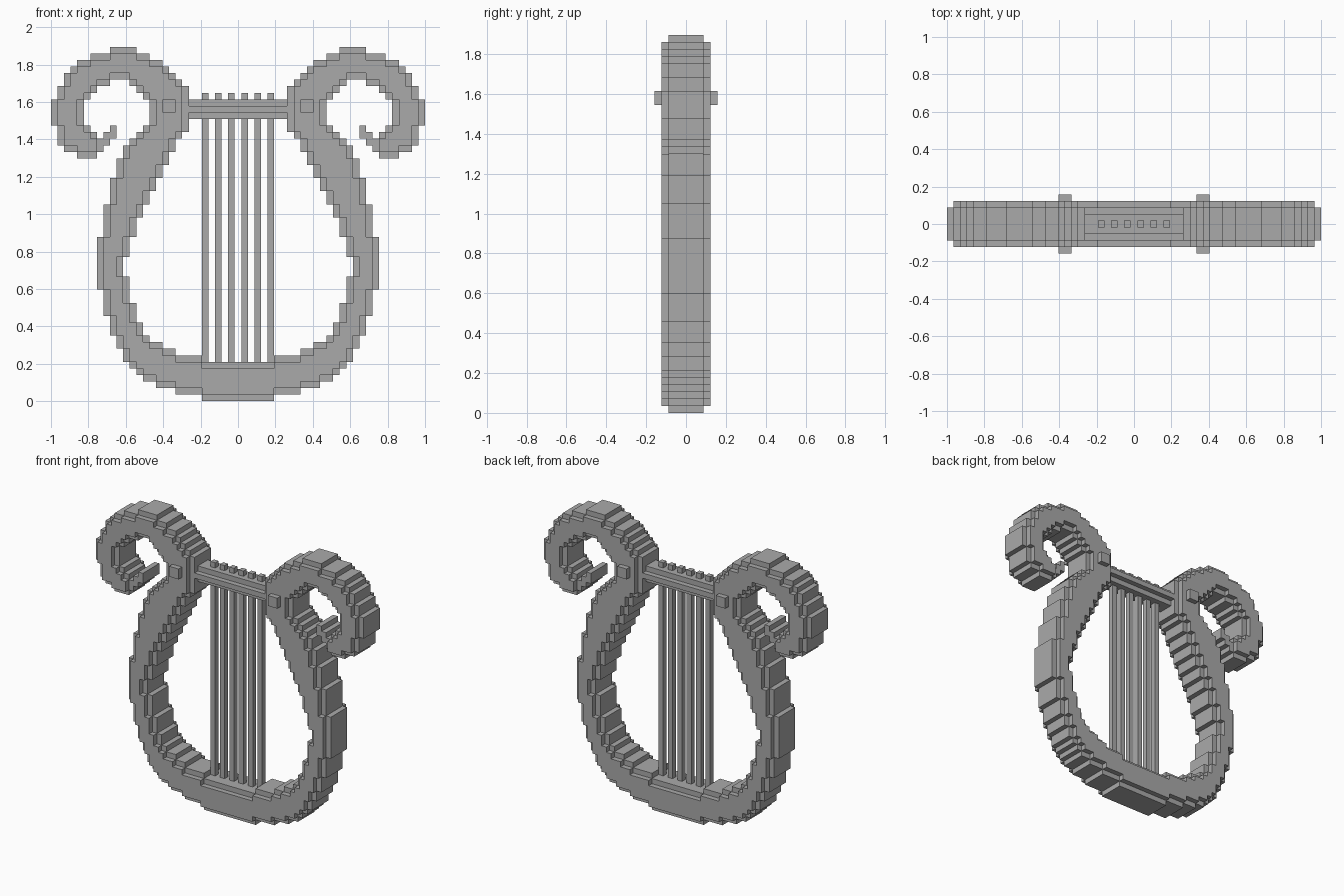
import bpy
import bmesh
from mathutils import Vector

cube = bpy.data.objects.get("Cube")
if cube:
    bpy.data.objects.remove(cube, do_unlink=True)

UNIT = 2 / 57  # size of one block; the lyre is 57 blocks wide

stone = bpy.data.materials.new("plain_grey")
stone.use_nodes = True
GREY = (0.4, 0.4, 0.4, 1)
stone.diffuse_color = GREY
stone.node_tree.nodes["Principled BSDF"].inputs["Base Color"].default_value = GREY


def finish(name, bm):
    """Turn a bmesh in block units into a flat shaded object."""
    mesh = bpy.data.meshes.new(name)
    bmesh.ops.scale(bm, vec=(UNIT, UNIT, UNIT), verts=bm.verts)
    bm.to_mesh(mesh)
    bm.free()
    mesh.materials.append(stone)
    obj = bpy.data.objects.new(name, mesh)
    bpy.context.collection.objects.link(obj)
    return obj


def box(name, x, y, z):
    """Box from (low, high) pairs in block units."""
    bm = bmesh.new()
    bmesh.ops.create_cube(bm, size=1)
    for v in bm.verts:
        v.co = [pair[int(c > 0)] for pair, c in zip((x, y, z), v.co)]
    return finish(name, bm)


def stack(bottom, bands):
    """Blocks of stacked bands, each given as (top row, first column, last column)."""
    cells = set()
    for top, first, last in bands:
        for row in range(bottom, top):
            for col in range(first, last + 1):
                cells |= {(col, row), (-col, row)}
        bottom = top
    return cells


def shell(name, blocks):
    """Outer skin of a set of unit blocks."""
    bm = bmesh.new()
    corners = {}

    def corner(co):
        key = tuple(round(2 * c) for c in co)
        if key not in corners:
            corners[key] = bm.verts.new(co)
        return corners[key]

    for block in blocks:
        centre = Vector(block) + Vector((0, 0, 0.5))
        for axis in range(3):
            for side in (-1, 1):
                normal = Vector((0, 0, 0))
                normal[axis] = side
                if tuple(int(b + n) for b, n in zip(block, normal)) in blocks:
                    continue
                across = Vector((0, 0, 0))
                across[(axis + 1) % 3] = 1
                up = normal.cross(across)
                bm.faces.new([corner(centre + (normal + a * across + b * up) / 2)
                              for a, b in ((-1, -1), (1, -1), (1, 1), (-1, 1))])
    return finish(name, bm)


# Bowl, swelling sides, neck and top of the horn
BODY = [
    (1, 0, 5), (2, 0, 9), (3, 0, 12), (4, 0, 14), (5, 0, 15), (6, 0, 16),
    (7, 6, 17), (8, 10, 17), (9, 12, 18), (10, 14, 18), (12, 15, 19),
    (13, 16, 19), (15, 16, 20), (17, 17, 20), (19, 17, 21), (22, 18, 21),
    (25, 17, 21), (28, 16, 20), (30, 15, 20), (32, 14, 19), (34, 13, 19),
    (36, 12, 18), (37, 11, 18), (38, 11, 17), (39, 10, 17), (40, 10, 16),
    (41, 9, 15), (42, 8, 14), (46, 8, 13), (47, 8, 14), (48, 8, 15),
    (49, 9, 16), (50, 10, 26), (51, 11, 25), (52, 12, 24), (53, 14, 22),
    (54, 16, 19),
]
# Curl hanging down from the horn, and its small hooked tip
CURL = [
    (38, 22, 24), (39, 21, 26), (40, 20, 27), (41, 22, 27), (42, 23, 27),
    (46, 24, 28), (47, 23, 27), (48, 22, 27), (49, 20, 26),
]
TIP = [(41, 19, 20), (42, 19, 19)]

outline = stack(0, BODY) | stack(37, CURL) | stack(40, TIP)
# The front and back layers step in by one block all round
inset = {(c, r) for c, r in outline
         if {(c + 1, r), (c - 1, r), (c, r + 1), (c, r - 1)} <= outline}
frame = {(c, y, r) for y in range(-3, 4)
         for c, r in (inset if abs(y) == 3 else outline)}
shell("frame", frame)

# Crossbar with a plus shaped section
box("crossbar_core", (-7.5, 7.5), (-1.5, 1.5), (43, 46))
box("crossbar_ridge", (-7.5, 7.5), (-2.5, 2.5), (44, 45))

# Six strings, their ends poking out above the crossbar
for number, x in enumerate(range(-5, 6, 2), 1):
    box(f"string_{number}", (x - 0.5, x + 0.5), (-0.5, 0.5), (6, 47))

# Pegs through the horns, showing front and back
for side, x in (("left", 10.5), ("right", -10.5)):
    box(f"peg_{side}", (x - 1, x + 1), (-4.5, 4.5), (44, 46))
